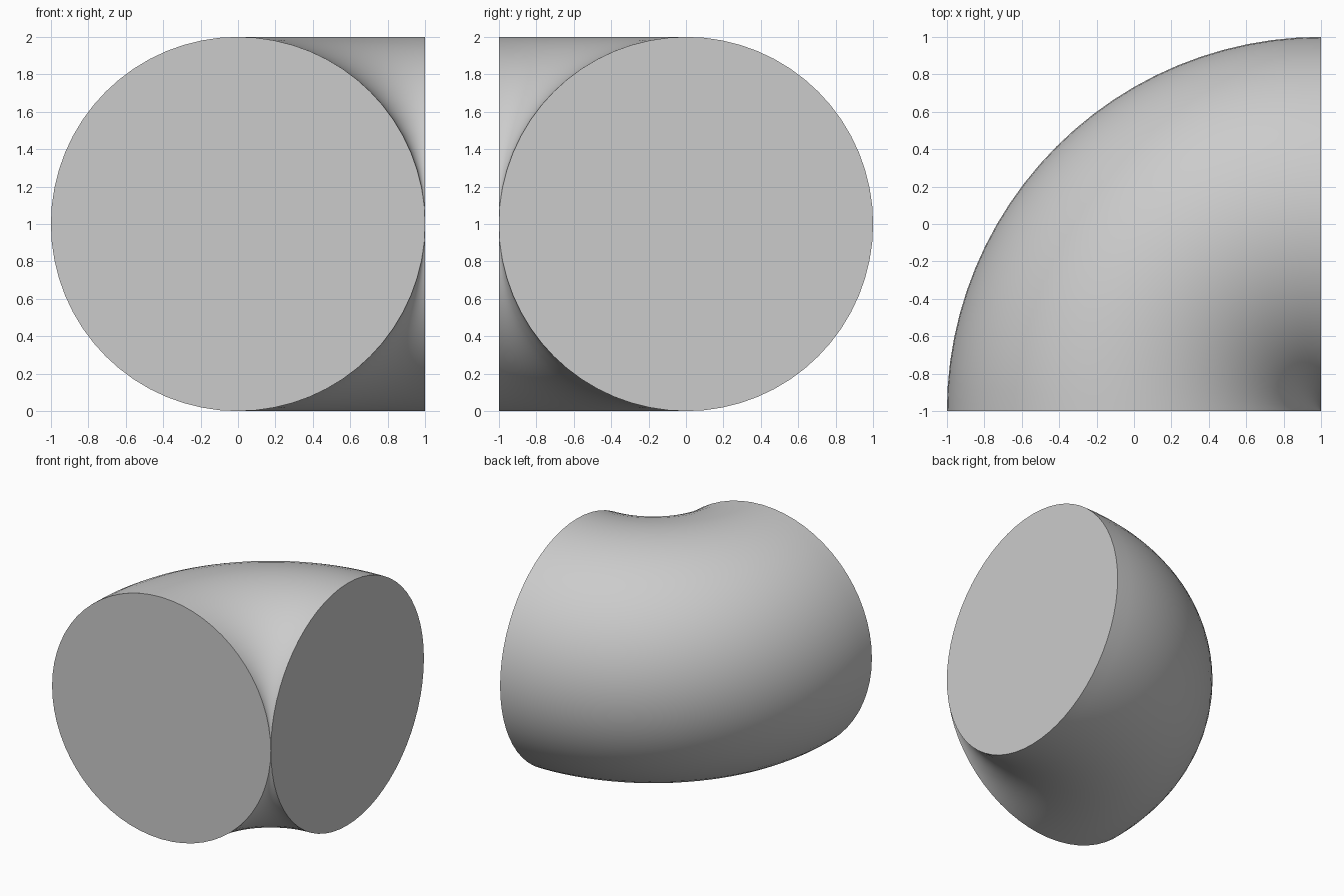
import bpy, bmesh, math
from mathutils import Matrix, Vector

cube = bpy.data.objects.get("Cube")
if cube:
    bpy.data.objects.remove(cube, do_unlink=True)

RADIUS = 1.0
SIDES = 64
BEND_STEPS = 24
PIVOT = Vector((1, -1, 1))

# Plain grey material
grey = bpy.data.materials.new("light_grey")
grey.use_nodes = True
colour = (0.6, 0.6, 0.6, 1)
grey.diffuse_color = colour
grey.node_tree.nodes["Principled BSDF"].inputs["Base Color"].default_value = colour

# Round cross-section at the front, touching the pivot axis
bm = bmesh.new()
placement = Matrix.Translation((0, -1, 1)) @ Matrix.Rotation(math.pi / 2, 4, "X")
bmesh.ops.create_circle(bm, segments=SIDES, radius=RADIUS, matrix=placement)
profile = bm.verts[:] + bm.edges[:]
front_rim = bm.edges[:]

# Sweep it a quarter turn around the pivot, then close both ends
swept = bmesh.ops.spin(bm, geom=profile, cent=PIVOT, axis=(0, 0, 1),
                       angle=-math.pi / 2, steps=BEND_STEPS)
back_rim = [e for e in swept["geom_last"] if isinstance(e, bmesh.types.BMEdge)]
for rim in (front_rim, back_rim):
    bmesh.ops.contextual_create(bm, geom=rim)
bmesh.ops.remove_doubles(bm, verts=bm.verts[:], dist=0.0001)
bmesh.ops.recalc_face_normals(bm, faces=bm.faces[:])

mesh = bpy.data.meshes.new("pipe_elbow")
bm.to_mesh(mesh)
bm.free()
mesh.materials.append(grey)
elbow = bpy.data.objects.new("pipe_elbow", mesh)
bpy.context.collection.objects.link(elbow)

# Smooth bend, crisp end rims
bpy.ops.object.select_all(action="DESELECT")
elbow.select_set(True)
bpy.context.view_layer.objects.active = elbow
bpy.ops.object.shade_smooth_by_angle(angle=math.radians(30))
